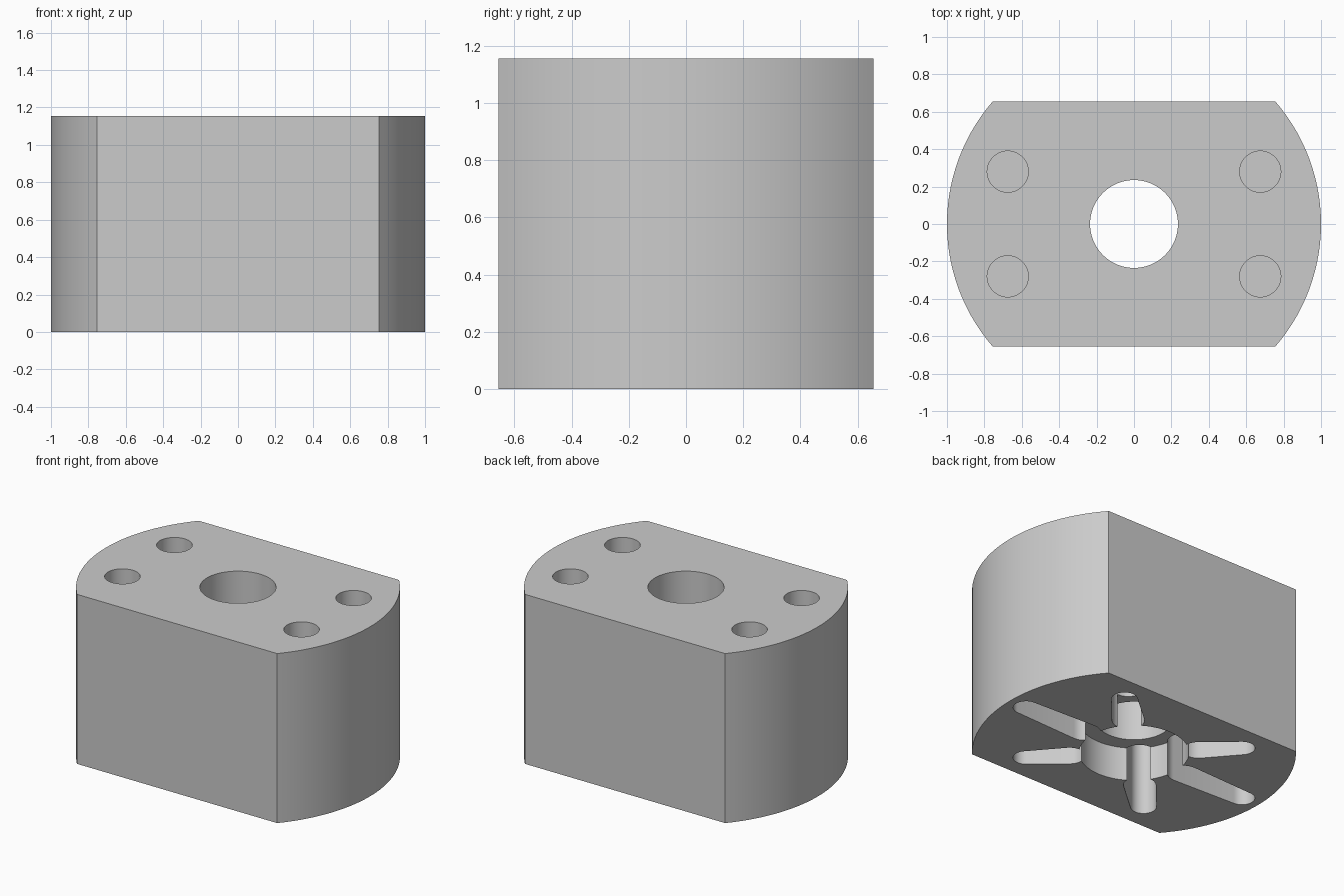
import bpy
import bmesh
from math import sin, cos, pi, radians, asin

HEIGHT = 1.155
HALF_DEPTH = 0.656

default = bpy.data.objects.get("Cube")
if default:
    bpy.data.objects.remove(default)

grey = bpy.data.materials.new("light grey")
grey.use_nodes = True
colour = (0.6, 0.6, 0.6, 1)
grey.diffuse_color = colour
grey.node_tree.nodes["Principled BSDF"].inputs["Base Color"].default_value = colour


def arc(radius, start, end, steps, cx=0, cy=0):
    """Points along an arc, both ends included."""
    angles = [start + (end - start) * i / steps for i in range(steps + 1)]
    return [(cx + radius * cos(a), cy + radius * sin(a)) for a in angles]


def circle(radius, steps=64, cx=0, cy=0):
    return arc(radius, 0, 2 * pi, steps, cx, cy)[:-1]


def prism(name, outline, bottom, top):
    """Extrude a closed outline from bottom to top."""
    bm = bmesh.new()
    base = bm.faces.new([bm.verts.new((x, y, bottom)) for x, y in outline])
    side = bmesh.ops.extrude_face_region(bm, geom=[base])["geom"]
    verts = [v for v in side if isinstance(v, bmesh.types.BMVert)]
    bmesh.ops.translate(bm, verts=verts, vec=(0, 0, top - bottom))
    bmesh.ops.recalc_face_normals(bm, faces=bm.faces)
    mesh = bpy.data.meshes.new(name)
    bm.to_mesh(mesh)
    bm.free()
    mesh.materials.append(grey)
    obj = bpy.data.objects.new(name, mesh)
    bpy.context.collection.objects.link(obj)
    return obj


def cut(target, cutter):
    """Subtract the cutter, apply the result and discard the cutter."""
    mod = target.modifiers.new("cut", "BOOLEAN")
    mod.operation = "DIFFERENCE"
    mod.solver = "EXACT"
    mod.object = cutter
    bpy.context.view_layer.objects.active = target
    bpy.ops.object.modifier_apply(modifier=mod.name)
    bpy.data.objects.remove(cutter)


# Round block with flat front and back
corner = asin(HALF_DEPTH)
outline = arc(1, -corner, corner, 28) + arc(1, pi - corner, pi + corner, 28)
block = prism("coupler_block", outline, 0, HEIGHT)

# Central bore and the round recess beneath it
cut(block, prism("bore_cutter", circle(0.235), -0.1, HEIGHT + 0.1))
cut(block, prism("recess_cutter", circle(0.34), -0.1, 0.23))

# Four blind holes in the top
for x in (-0.675, 0.675):
    for y in (-0.28, 0.28):
        cut(block, prism("hole_cutter", circle(0.11, 48, x, y), HEIGHT - 0.45, HEIGHT + 0.1))

# Six tapered slots radiating from the recess
for degrees in (0, 45, 135, 180, 225, 315):
    tip = 0.87 if degrees % 180 == 0 else 0.67
    slot = arc(0.08, -pi / 2, pi / 2, 16, tip) + arc(0.1, pi / 2, 3 * pi / 2, 16, 0.4)
    cutter = prism("slot_cutter", slot, -0.1, 0.5)
    cutter.rotation_euler.z = radians(degrees)
    cut(block, cutter)

# Smooth the curved walls and keep the rims sharp
block.select_set(True)
bpy.context.view_layer.objects.active = block
bpy.ops.object.shade_smooth_by_angle(angle=radians(30))
